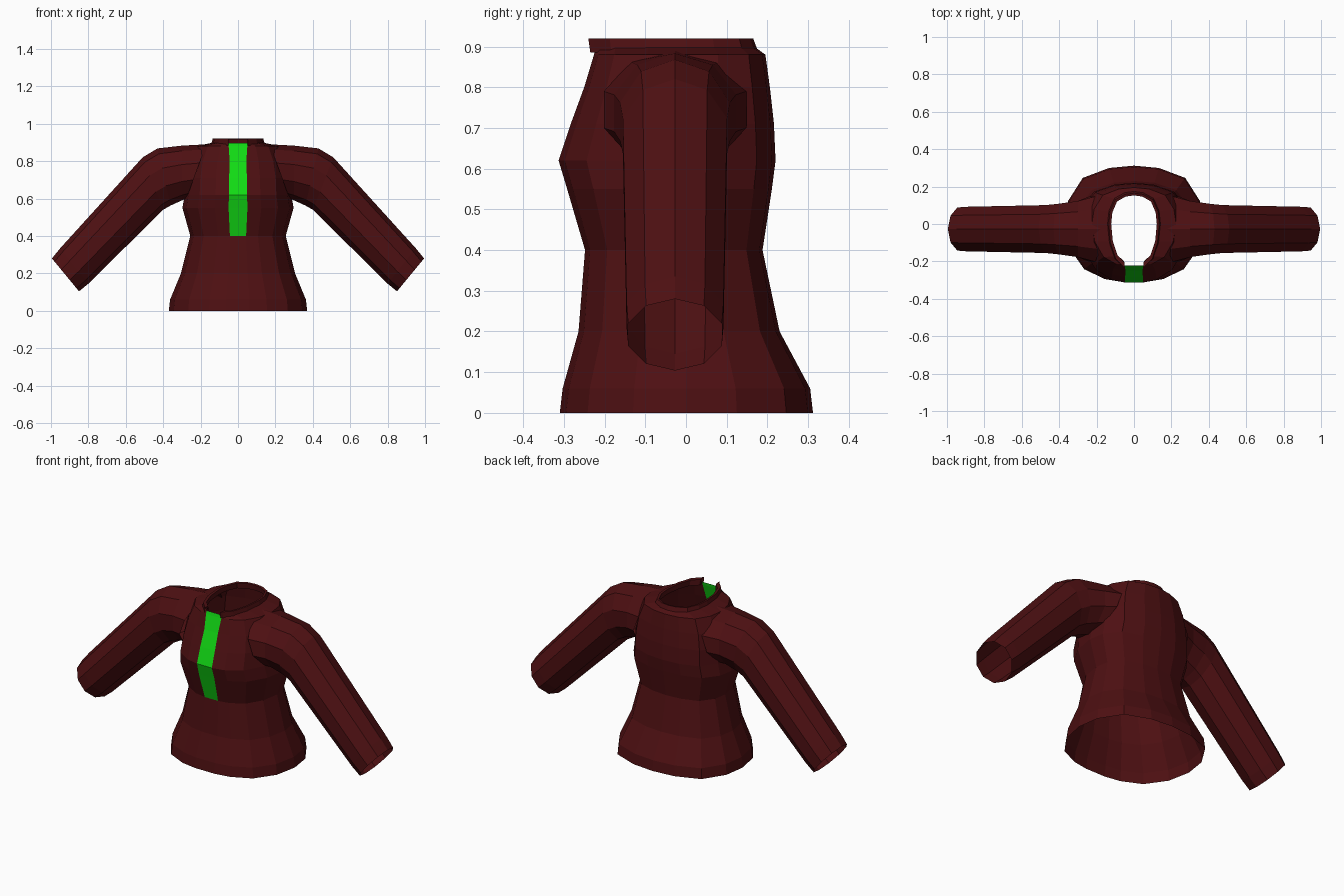
import bpy, bmesh, math
from mathutils import Vector

cube = bpy.data.objects.get("Cube")
if cube:
    bpy.data.objects.remove(cube, do_unlink=True)


def make_material(name, color):
    m = bpy.data.materials.new(name)
    m.use_nodes = True
    m.diffuse_color = color
    bsdf = m.node_tree.nodes["Principled BSDF"]
    bsdf.inputs["Base Color"].default_value = color
    bsdf.inputs["Roughness"].default_value = 0.9
    return m


RED = make_material("dark red cloth", (0.075, 0.005, 0.006, 1))
GREEN = make_material("bright green", (0.006, 0.72, 0.007, 1))


def loft(name, rings, rule=None, skip=None):
    """Skin a stack of closed rings; rule(face centre) picks the material."""
    bm = bmesh.new()
    loops = [[bm.verts.new(p) for p in ring] for ring in rings]
    n = len(loops[0])
    for low, high in zip(loops, loops[1:]):
        for i in range(n):
            j = (i + 1) % n
            if skip and skip(low[i].co, low[j].co):
                continue
            f = bm.faces.new((low[i], low[j], high[j], high[i]))
            if rule and rule(f.calc_center_median()):
                f.material_index = 1
    bmesh.ops.recalc_face_normals(bm, faces=bm.faces)
    mesh = bpy.data.meshes.new(name)
    bm.to_mesh(mesh)
    bm.free()
    mesh.materials.append(RED)
    mesh.materials.append(GREEN)
    obj = bpy.data.objects.new(name, mesh)
    bpy.context.collection.objects.link(obj)
    return obj


# Unit half outline of the body, from front to back
HALF = [(.17, -1), (.42, -.95), (.72, -.78), (.93, -.42), (1, 0),
        (.95, .4), (.74, .79), (.36, .96)]
OUTLINE = HALF + [(0, 1)] + [(-x, y) for x, y in reversed(HALF)]


def body_ring(z, half_width, front, back):
    return [Vector((x * half_width, y * (back if y > 0 else -front), z))
            for x, y in OUTLINE]


# Body with the front strip above the waist
torso_rings = [body_ring(*r) for r in [
    (0, .37, -.31, .312), (.06, .363, -.303, .305), (.2, .305, -.264, .23),
    (.4, .255, -.248, .188), (.55, .297, -.292, .211), (.62, .285, -.313, .22),
    (.71, .28, -.283, .216), (.8, .262, -.25, .206), (.88, .225, -.226, .195)]]
neck = body_ring(.898, .14, -.222, .17)
for p in torso_rings[-1][:1] + torso_rings[-1][-1:]:
    p.x = math.copysign(.05, p.x)
for p in neck[:1] + neck[-1:]:
    p.x = math.copysign(.05, p.x)
torso_rings.append(neck)
loft("body", torso_rings, lambda c: abs(c.x) < .02 and c.y < 0 and c.z > .4)


# Collar, open at the front strip
def front_gap(a, b):
    return a.y < 0 and b.y < 0 and a.x * b.x < 0


collar_rings = [body_ring(.885, .145, -.235, .178),
                body_ring(.92, .135, -.24, .165),
                body_ring(.918, .122, -.215, .153),
                body_ring(.885, .127, -.21, .158)]
for ring in collar_rings:
    for p in ring[:1] + ring[-1:]:
        p.x = math.copysign(.05, p.x)
loft("collar", collar_rings, skip=front_gap)


# Sleeves: top and bottom points in x and z, then half depth
SLEEVE = [(.17, .89, .275, .6, .175), (.3, .883, .3, .59, .15),
          (.43, .868, .36, .563, .135), (.51, .82, .40, .54, .128),
          (.95, .335, .8, .145, .119), (.995, .28, .85, .104, .115)]


def sleeve_ring(x1, z1, x2, z2, depth, side, sides=10):
    ring = []
    for i in range(sides):
        a = math.tau * i / sides
        t = (1 - math.cos(a)) / 2
        ring.append(Vector((side * (x1 + (x2 - x1) * t),
                            -.027 + depth * math.sin(a) / .951,
                            z1 + (z2 - z1) * t)))
    return ring


for side, label in ((1, "left"), (-1, "right")):
    loft(label + "_sleeve", [sleeve_ring(*s, side) for s in SLEEVE])
